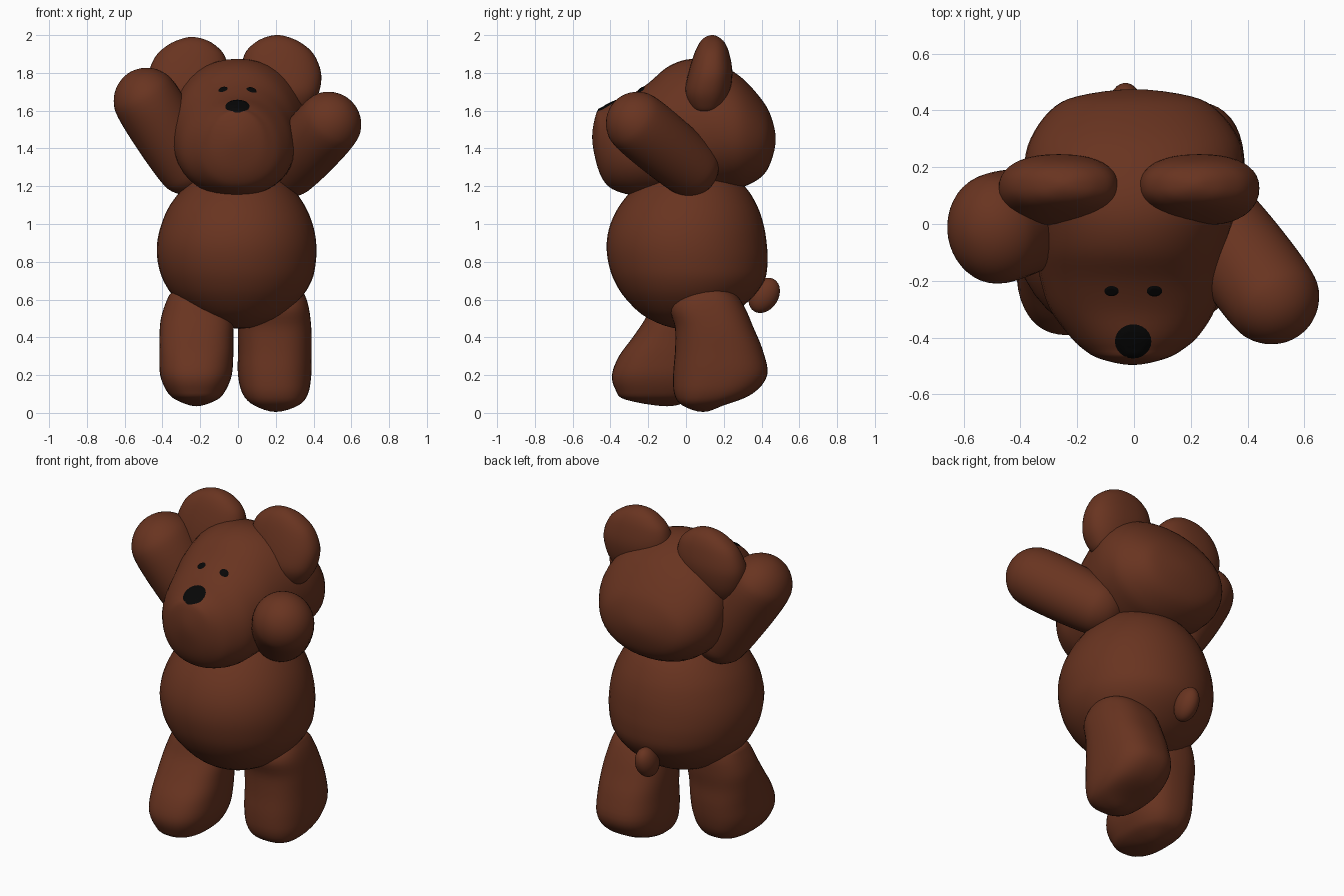
import bpy, bmesh, math
from mathutils import Vector, Matrix
from mathutils.bvhtree import BVHTree

if "Cube" in bpy.data.objects:
    bpy.data.objects.remove(bpy.data.objects["Cube"])


def material(name, rgb):
    m = bpy.data.materials.new(name)
    m.diffuse_color = (*rgb, 1)
    m.use_nodes = True
    m.node_tree.nodes["Principled BSDF"].inputs["Base Color"].default_value = m.diffuse_color
    return m


FUR = material("brown fur", (0.140, 0.034, 0.0145))
BLACK = material("black", (0.002, 0.002, 0.002))


def add_object(name, bm, mat):
    bmesh.ops.recalc_face_normals(bm, faces=bm.faces)
    me = bpy.data.meshes.new(name)
    bm.to_mesh(me)
    bm.free()
    for p in me.polygons:
        p.use_smooth = True
    me.materials.append(mat)
    ob = bpy.data.objects.new(name, me)
    bpy.context.collection.objects.link(ob)
    return ob


def spline(a, b, c, d, t):
    return [0.5 * (2 * q + (r - p) * t + (2 * p - 5 * q + 4 * r - s) * t * t
                   + (3 * q - p - 3 * r + s) * t ** 3) for p, q, r, s in zip(a, b, c, d)]


def loft(name, rings, axis="Z", power=2.0, matrix=Matrix(), sub=4, seg=40):
    """Rounded solid through rings (t, u_min, u_max, v_min, v_max); the end rings are points."""
    def ghost(r):  # mirrored ring beyond a pole keeps the pole round
        return (r[0], r[2], r[1], r[4], r[3])
    pts = [ghost(rings[1])] + rings + [ghost(rings[-2])]
    sections = []
    for i in range(1, len(pts) - 2):
        for k in range(sub):
            sections.append(spline(*pts[i - 1:i + 3], k / sub))
    sections.append(rings[-1])

    def place(t, u, v):
        return matrix @ Vector((u, v, t) if axis == "Z" else (u, t, v))

    bm = bmesh.new()
    loops = []
    for t, u0, u1, v0, v1 in sections[1:-1]:
        loop = []
        for j in range(seg):
            a = 2 * math.pi * j / seg
            c, s = math.cos(a), math.sin(a)
            c = math.copysign(abs(c) ** (2 / power), c)
            s = math.copysign(abs(s) ** (2 / power), s)
            loop.append(bm.verts.new(place(t, (u0 + u1) / 2 + c * (u1 - u0) / 2,
                                           (v0 + v1) / 2 + s * (v1 - v0) / 2)))
        loops.append(loop)
    for lo, hi in zip(loops, loops[1:]):
        for j in range(seg):
            k = (j + 1) % seg
            bm.faces.new((lo[j], lo[k], hi[k], hi[j]))
    for sec, loop in ((sections[0], loops[0]), (sections[-1], loops[-1])):
        tip = bm.verts.new(place(sec[0], (sec[1] + sec[2]) / 2, (sec[3] + sec[4]) / 2))
        for j in range(seg):
            bm.faces.new((tip, loop[j], loop[(j + 1) % seg]))
    return add_object(name, bm, FUR)


# Round torso
loft("body", [
    (0.445, 0.01, 0.01, -0.02, -0.02), (0.50, -0.19, 0.20, -0.20, 0.20),
    (0.60, -0.325, 0.325, -0.315, 0.34), (0.70, -0.395, 0.39, -0.38, 0.415),
    (0.80, -0.425, 0.412, -0.412, 0.432), (0.90, -0.428, 0.414, -0.42, 0.427),
    (1.00, -0.405, 0.395, -0.40, 0.41), (1.10, -0.36, 0.352, -0.35, 0.375),
    (1.20, -0.28, 0.28, -0.265, 0.31), (1.28, -0.18, 0.18, -0.16, 0.20),
    (1.32, 0, 0, 0.02, 0.02)], power=2.05)

# Head, from the muzzle to the back, slightly fuller at the cheeks
head = loft("head", [
    (-0.497, -0.005, -0.005, 1.46, 1.46), (-0.475, -0.12, 0.11, 1.325, 1.585),
    (-0.44, -0.18, 0.175, 1.235, 1.615), (-0.39, -0.23, 0.23, 1.185, 1.643),
    (-0.30, -0.295, 0.285, 1.155, 1.68), (-0.20, -0.33, 0.305, 1.145, 1.745),
    (-0.10, -0.35, 0.325, 1.15, 1.83), (0.00, -0.36, 0.35, 1.16, 1.87),
    (0.10, -0.375, 0.375, 1.17, 1.87), (0.20, -0.387, 0.387, 1.18, 1.835),
    (0.30, -0.365, 0.37, 1.195, 1.77), (0.40, -0.295, 0.295, 1.25, 1.66),
    (0.45, -0.20, 0.20, 1.33, 1.57), (0.475, 0, 0, 1.45, 1.45)], axis="Y", power=2.1)
for v in head.data.vertices:
    front = min(1, max(0, (0.15 - v.co.y) / 0.3))
    v.co.x *= 1 + front * 0.22 * (1.43 - v.co.z)

# Ears
EAR = [(1.58, 0.30, 0.30, 0.105, 0.105), (1.592, 0.22, 0.355, 0.058, 0.157),
       (1.625, 0.15, 0.39, 0.022, 0.197), (1.70, 0.065, 0.43, -0.004, 0.232),
       (1.80, 0.02, 0.440, 0.012, 0.246), (1.90, 0.035, 0.40, 0.043, 0.23),
       (1.96, 0.09, 0.332, 0.072, 0.205), (1.99, 0.15, 0.265, 0.103, 0.172),
       (2.00, 0.21, 0.21, 0.138, 0.138)]
loft("right_ear", EAR, power=2.3)
loft("left_ear", [(z - 0.01, -b - 0.035, -a - 0.035, c, d) for z, a, b, c, d in EAR],
     power=2.3)


# Raised arms: plump capsules from shoulder to paw
def arm(name, shoulder, paw, r0, ru, rv):
    shoulder, paw = Vector(shoulder), Vector(paw)
    d = paw - shoulder
    n = d.length
    side = Vector((0, 1, 0)).cross(d).normalized()
    rot = Matrix((side, d.normalized().cross(side), d.normalized())).transposed()
    spec = [(-r0, 0, 0), (-0.86 * r0, 0.5 * r0, 0.5 * r0), (-0.5 * r0, 0.86 * r0, 0.86 * r0),
            (0, r0, r0), (0.5 * n, 0.52 * (r0 + ru), 0.52 * (r0 + rv)), (n, ru, rv),
            (n + 0.5 * ru, 0.86 * ru, 0.86 * rv), (n + 0.86 * ru, 0.5 * ru, 0.5 * rv),
            (n + ru, 0, 0)]
    loft(name, [(t, -u, u, -v, v) for t, u, v in spec],
         matrix=Matrix.Translation(shoulder) @ rot.to_4x4())


arm("right_arm", (0.28, 0.015, 1.305), (0.482, -0.255, 1.53), 0.16, 0.172, 0.168)
arm("left_arm", (-0.275, 0.04, 1.315), (-0.483, -0.015, 1.652), 0.162, 0.176, 0.196)

# Striding legs with blunt feet
loft("right_leg", [
    (0.005, 0.20, 0.20, 0.09, 0.09), (0.04, 0.085, 0.32, -0.02, 0.20),
    (0.10, 0.025, 0.37, -0.062, 0.35), (0.20, 0.00, 0.388, -0.068, 0.43),
    (0.33, 0.00, 0.39, -0.058, 0.407), (0.45, 0.00, 0.388, -0.058, 0.358),
    (0.55, 0.01, 0.376, -0.083, 0.315), (0.62, 0.04, 0.355, -0.05, 0.27),
    (0.65, 0.09, 0.325, 0.00, 0.21), (0.665, 0.20, 0.20, 0.10, 0.10)], power=2.5)
loft("left_leg", [
    (0.035, -0.22, -0.22, -0.10, -0.10), (0.07, -0.33, -0.11, -0.32, 0.03),
    (0.12, -0.38, -0.065, -0.372, 0.085), (0.20, -0.412, -0.033, -0.392, 0.11),
    (0.30, -0.416, -0.025, -0.355, 0.12), (0.40, -0.416, -0.025, -0.282, 0.12),
    (0.50, -0.408, -0.025, -0.215, 0.13), (0.60, -0.375, -0.05, -0.17, 0.13),
    (0.64, -0.34, -0.09, -0.12, 0.10), (0.66, -0.21, -0.21, -0.02, -0.02)], power=2.5)

# Stubby upturned tail
bm = bmesh.new()
bmesh.ops.create_uvsphere(
    bm, u_segments=28, v_segments=16, radius=1,
    matrix=Matrix.Translation((-0.03, 0.414, 0.622)) @ Matrix.Rotation(math.radians(-33), 4, "X")
    @ Matrix.Diagonal((0.06, 0.075, 0.1, 1)))
add_object("tail", bm, FUR)

# Nose and eyes: thin oval plates that follow the head surface
tree = BVHTree.FromPolygons([v.co for v in head.data.vertices],
                            [p.vertices for p in head.data.polygons])


def face_spot(name, x, y, rx, ry, rows=5, seg=24):
    bm = bmesh.new()

    def on_head(r, a):
        start = Vector((x + r * rx * math.cos(a), y + r * ry * math.sin(a), 3))
        hit, normal, _, _ = tree.ray_cast(start, Vector((0, 0, -1)))
        return bm.verts.new(hit + normal * (0.006 if r < 0.95 else 0.001))
    center = on_head(0, 0)
    levels = [0.97 * (i + 1) / rows for i in range(rows)] + [1.0]
    loops = [[on_head(r, 2 * math.pi * j / seg) for j in range(seg)] for r in levels]
    for j in range(seg):
        k = (j + 1) % seg
        bm.faces.new((center, loops[0][j], loops[0][k]))
        for a, b in zip(loops, loops[1:]):
            bm.faces.new((a[j], b[j], b[k], a[k]))
    ob = add_object(name, bm, BLACK)
    if ob.data.polygons[0].normal.z < 0:
        ob.data.flip_normals()


face_spot("nose", -0.003, -0.413, 0.064, 0.060)
face_spot("right_eye", 0.072, -0.236, 0.027, 0.019)
face_spot("left_eye", -0.079, -0.236, 0.025, 0.018)
